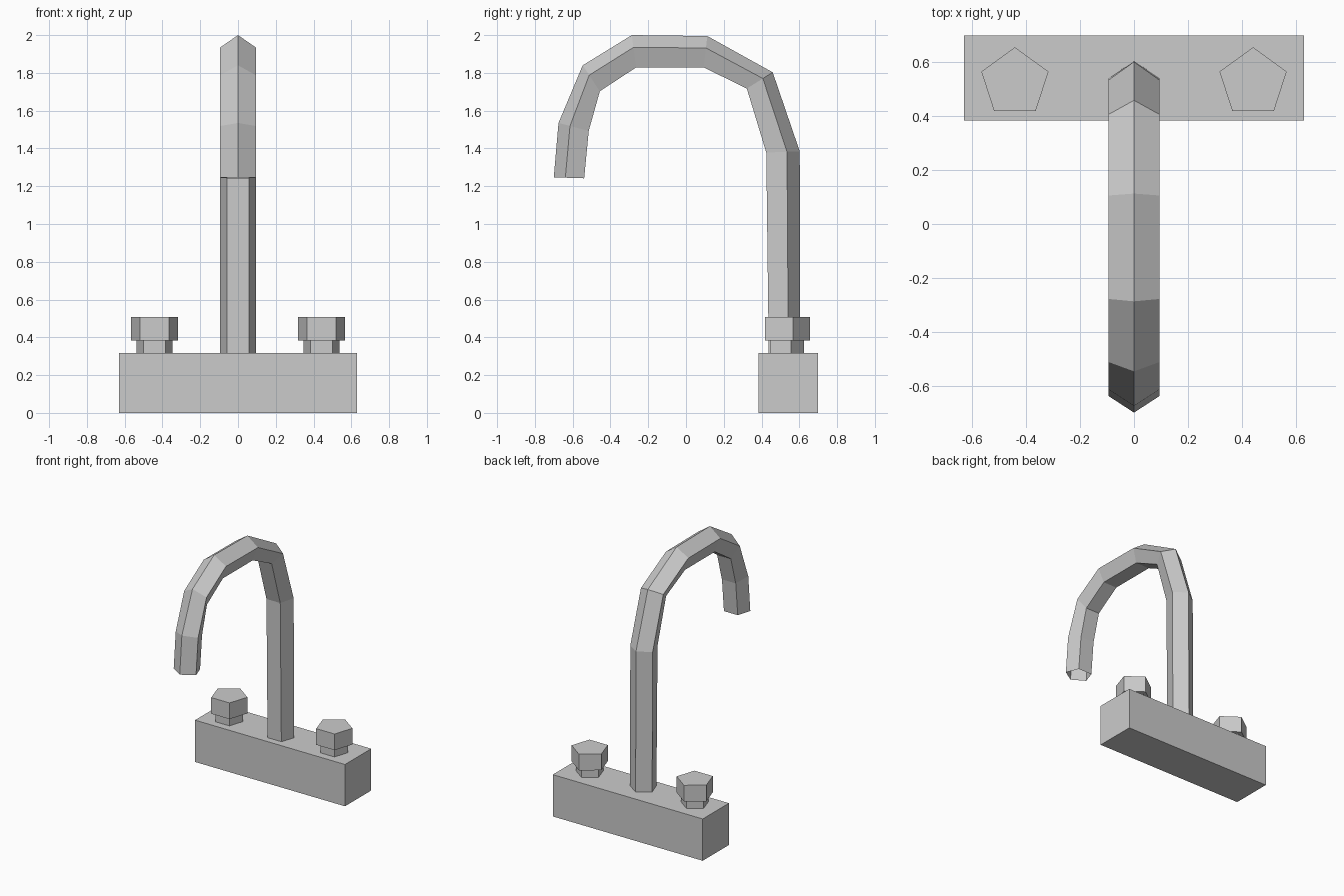
import bpy, bmesh
from math import pi
from mathutils import Matrix, Vector

if "Cube" in bpy.data.objects:
    bpy.data.objects.remove(bpy.data.objects["Cube"])


def finish(bm, name):
    bmesh.ops.recalc_face_normals(bm, faces=bm.faces[:])
    mesh = bpy.data.meshes.new(name)
    bm.to_mesh(mesh)
    bm.free()
    obj = bpy.data.objects.new(name, mesh)
    bpy.context.collection.objects.link(obj)
    return obj


def pentagon_prism(name, x, y, z0, z1, radius):
    bm = bmesh.new()
    bmesh.ops.create_cone(bm, cap_ends=True, segments=5, radius1=radius,
                          radius2=radius, depth=z1 - z0)
    # turn one corner exactly toward the back (+y)
    v = bm.verts[0] if bm.verts.ensure_lookup_table() is None else None
    turn = Vector((0, 1)).angle_signed(Vector((v.co.x, v.co.y)))
    bm.transform(Matrix.Translation((x, y, (z0 + z1) / 2)) @ Matrix.Rotation(turn, 4, 'Z'))
    return finish(bm, name)


# base block
bm = bmesh.new()
bmesh.ops.create_cube(bm, size=1)
bm.transform(Matrix.Translation((0, 0.5425, 0.159)) @ Matrix.Diagonal((1.262, 0.315, 0.318, 1)))
finish(bm, "base")

# two taps: narrow stem below a wider five-sided knob
for side, sx in (("left", -1), ("right", 1)):
    pentagon_prism(side + "_stem", sx * 0.442, 0.525, 0.318, 0.384, 0.1)
    pentagon_prism(side + "_knob", sx * 0.442, 0.525, 0.384, 0.507, 0.131)

# spout: five-sided section swept along the bend, outer ridge and inner flat as (y, z)
stations = [((0.605, 0.318), (0.438, 0.318)),
            ((0.602, 1.385), (0.425, 1.378)),
            ((0.459, 1.803), (0.322, 1.717)),
            ((0.113, 1.995), (0.094, 1.829)),
            ((-0.287, 2.0), (-0.264, 1.829)),
            ((-0.547, 1.84), (-0.456, 1.703)),
            ((-0.675, 1.535), (-0.515, 1.493)),
            ((-0.7, 1.247), (-0.539, 1.242))]
section = [(0, 0), (0.094, 0.38), (0.058, 1), (-0.058, 1), (-0.094, 0.38)]
bm = bmesh.new()
rings = []
for outer, inner in stations:
    a, b = Vector((0, *outer)), Vector((0, *inner))
    rings.append([bm.verts.new(a.lerp(b, t) + Vector((x, 0, 0))) for x, t in section])
for r, s in zip(rings, rings[1:]):
    for i in range(5):
        j = (i + 1) % 5
        bm.faces.new((r[i], r[j], s[j], s[i]))
finish(bm, "spout")
